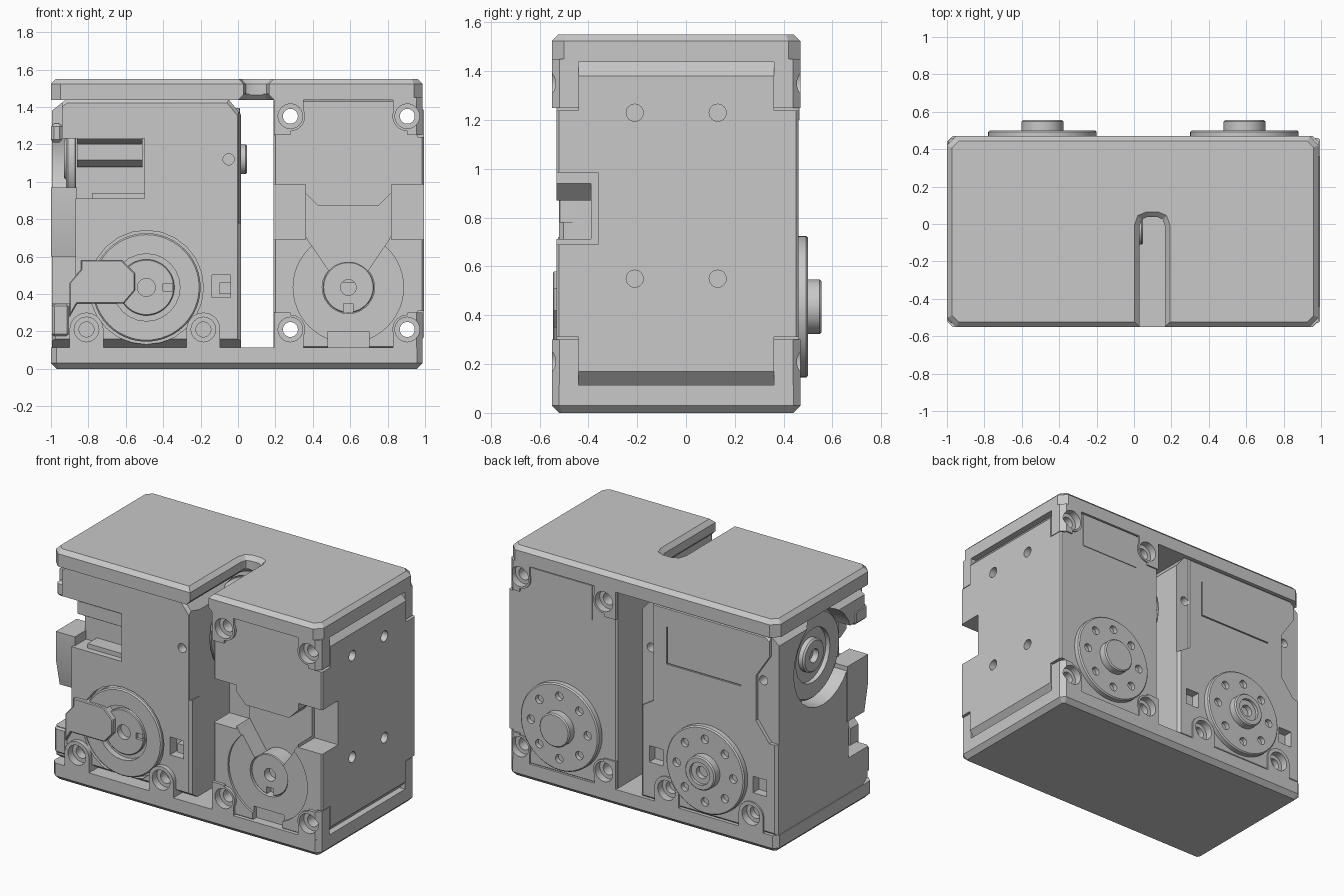
import bpy, bmesh, math

cube = bpy.data.objects.get("Cube")
if cube:
    bpy.data.objects.remove(cube, do_unlink=True)

grey = bpy.data.materials.new("housing_grey")
grey.use_nodes = True
colour = (0.58, 0.58, 0.58, 1)
grey.diffuse_color = colour
grey.node_tree.nodes["Principled BSDF"].inputs["Base Color"].default_value = colour


def finish(name, bm):
    bmesh.ops.recalc_face_normals(bm, faces=bm.faces)
    mesh = bpy.data.meshes.new(name)
    bm.to_mesh(mesh)
    bm.free()
    mesh.materials.append(grey)
    ob = bpy.data.objects.new(name, mesh)
    bpy.context.collection.objects.link(ob)
    return ob


def prism(name, pts, axis, lo, hi, chamfer=0, ends="both"):
    """Extrude a 2D profile along an axis; chamfer cuts the chosen end rims."""
    def place(a, b, h):
        return {"x": (h, a, b), "y": (a, h, b), "z": (a, b, h)}[axis]
    bm = bmesh.new()
    low = bm.faces.new([bm.verts.new(place(a, b, lo)) for a, b in pts])
    high = bm.faces.new([bm.verts.new(place(a, b, hi)) for a, b in pts])
    rims = {"low": list(low.edges), "high": list(high.edges)}
    rims["both"] = rims["low"] + rims["high"]
    for e, f in zip(rims["low"], rims["high"]):
        bm.faces.new((e.verts[0], e.verts[1], f.verts[1], f.verts[0]))
    if chamfer:
        bmesh.ops.recalc_face_normals(bm, faces=bm.faces)
        bmesh.ops.bevel(bm, geom=rims[ends], offset=chamfer, segments=1, affect='EDGES')
    return finish(name, bm)


def box(name, x0, x1, y0, y1, z0, z1, chamfer=0, ends="both"):
    c = chamfer
    pts = [(x0 + c, y0), (x1 - c, y0), (x1, y0 + c), (x1, y1 - c),
           (x1 - c, y1), (x0 + c, y1), (x0, y1 - c), (x0, y0 + c)]
    if not c:
        pts = [(x0, y0), (x1, y0), (x1, y1), (x0, y1)]
    return prism(name, pts, "z", z0, z1, c, ends)


def disc(name, axis, a, b, r, lo, hi, chamfer=0, n=48):
    pts = [(a + r * math.cos(math.tau * i / n), b + r * math.sin(math.tau * i / n))
           for i in range(n)]
    return prism(name, pts, axis, lo, hi, chamfer)


def combine(target, tools, operation='DIFFERENCE'):
    for tool in tools:
        mod = target.modifiers.new("combine", 'BOOLEAN')
        mod.operation, mod.solver, mod.object = operation, 'EXACT', tool
        bpy.context.view_layer.objects.active = target
        bpy.ops.object.modifier_apply(modifier=mod.name)
        bpy.data.objects.remove(tool, do_unlink=True)


def hole(axis, a, b, r, lo, hi):
    return disc("cutter", axis, a, b, r, lo, hi, n=24)


def cutbox(*dims):
    return box("cutter", *dims)


FRONT, BACK, Z1, Z2 = -0.55, 0.47, 0.21, 1.35
AXIS_L, AXIS_R, AXIS_Z = -0.49, 0.59, 0.435
CROSS_Y, CROSS_Z = -0.03, 1.12

# Base plate and slotted top plate, chamfered on their outer faces
box("bottom_plate", -1, 0.987, FRONT, BACK, 0, 0.115, 0.03, "low")
top = prism("top_plate", [(-0.95, FRONT), (0.03, FRONT), (0.03, -0.01), (0.042, 0.025),
                          (0.07, 0.037), (0.125, 0.037), (0.153, 0.025), (0.165, -0.01),
                          (0.165, FRONT), (0.94, FRONT), (0.987, -0.5), (0.987, 0.42),
                          (0.94, BACK), (-0.95, BACK), (-1, 0.42), (-1, -0.5)],
            "z", 1.437, 1.55, 0.027, "high")
# Flare under the slot
combine(top, [box("cutter", 0.005, 0.19, -1, 0.06, 1.3, 1.475, 0.035, "high")])

# Right drive unit
right = prism("right_housing", [(0.19, 0.11), (0.94, 0.11), (0.995, 0.17), (0.995, 1.38),
                                (0.94, 1.44), (0.19, 1.44)], "y", -0.53, 0.46, 0.01)
cuts = [cutbox(0.96, 1.1, y0, y1, z0, z1) for y0, y1 in ((-1, -0.44), (0.36, 1))
        for z0, z1 in ((0, 0.31), (1.24, 2))]
cuts += [cutbox(x0, x1, -1, -0.36, 0.69, 0.985) for x0, x1 in ((0.1, 0.36), (0.82, 1.1))]
cuts += [prism("cutter", [(0.355, 0.945), (0.355, 0.72), (0.38, 0.68), (0.53, 0.46),
                          (0.65, 0.46), (0.8, 0.68), (0.825, 0.72), (0.825, 0.945),
                          (0.75, 0.87), (0.43, 0.87)], "y", -1, -0.39)]
cuts += [hole("y", AXIS_R, AXIS_Z, 0.14, -1, -0.45),
         disc("cutter", "y", AXIS_R, AXIS_Z, 0.295, -1, -0.515),
         cutbox(0.48, 0.7, -1, -0.49, 0, 0.2)]
cuts += [hole("x", y, z, 0.035, 0.93, 1.1) for y in (-0.21, 0.13) for z in (0.55, 1.23)]
combine(right, cuts)
hub = disc("right_idler_hub", "y", AXIS_R, AXIS_Z, 0.137, -0.505, -0.37, 0.005)
combine(hub, [hole("y", AXIS_R, AXIS_Z, 0.042, -1, -0.44),
              cutbox(0.565, 0.615, -1, -0.46, 0.29, 0.35)])
box("right_back_cover", 0.37, 0.81, 0.44, 0.465, 1.2, 1.43)

# Corner posts with counterbored screw holes, mitred to match the plate corners
bores = []
for x, outer, inner in ((0.28, 0.192, 0.35), (0.905, 0.987, 0.83)):
    for z, z0, z1, core in ((Z1, 0.1, 0.3, (0.1, Z1)), (Z2, 1.25, 1.45, (Z2, 1.45))):
        for side, y0, y1, s in (("front", FRONT, -0.44, -1), ("back", 0.36, BACK, 1)):
            post = box("corner_post_" + side, min(x, outer), max(x, outer), y0, y1, z0, z1)
            combine(post, [box("tool", min(x, inner), max(x, inner), y0, y1, *core),
                           disc("tool", "y", x, z, 0.079, y0, y1)], 'UNION')
            edge = FRONT if s < 0 else BACK
            face = (-1, -0.5) if s < 0 else (0.42, 1)
            combine(post, [hole("y", x, z, 0.066, *face), hole("y", x, z, 0.04, -1, 1),
                           prism("cutter", [(0.955, edge), (0.987, edge - s * 0.032),
                                            (1.1, edge - s * 0.032), (1.1, edge + s * 0.1),
                                            (0.955, edge + s * 0.1)], "z", 0, 2)])
        bores += [hole("y", x, z, 0.066, -1, -0.5), hole("y", x, z, 0.066, 0.42, 1),
                  hole("y", x, z, 0.041, -1, 1)]
combine(right, bores)

# Left two-axis drive unit
left = prism("left_housing", [(-0.995, 0.11), (0.015, 0.11), (0.015, 1.36), (-0.05, 1.44),
                              (-0.92, 1.44), (-0.995, 1.38)], "y", -0.52, 0.46, 0.018)
cuts = [hole("x", CROSS_Y, CROSS_Z, 0.31, -2, -0.87),
        hole("x", CROSS_Y, CROSS_Z, 0.29, -0.03, 1),
        cutbox(-2, -0.87, -1, -0.03, 0.97, 1.23),
        cutbox(-2, -0.5, -1, -0.38, 0.91, 1.23),
        cutbox(-2, -0.87, -1, -0.3, 0.35, 1.0),
        cutbox(-2, -0.94, -1, -0.47, 1.2, 2),
        prism("cutter", [(-0.7, 0.28), (-0.43, 0.1), (-0.7, 0.1)], "x", -2, 1),
        prism("cutter", [(-0.005, -0.6), (0.0, -0.52), (0.016, -0.42), (0.1, -0.42),
                         (0.1, -0.6)], "z", 0.78, 2),
        hole("y", AXIS_L, AXIS_Z, 0.305, -1, -0.47),
        hole("y", -0.05, CROSS_Z, 0.03, -1, -0.46),
        cutbox(-0.14, -0.04, -1, -0.45, 0.38, 0.5)]
# Back connector sockets, locating holes and the cover seam
cuts += [cutbox(x - 0.05, x + 0.05, 0.4, 1, 0.36, 0.47) for x in (-0.87, -0.1)]
cuts += [hole("y", x, CROSS_Z, 0.03, 0.36, 1) for x in (-0.88, -0.05)]
cuts += [cutbox(-0.185, -0.177, 0.45, 1, 1.05, 1.3), cutbox(-0.73, -0.177, 0.45, 1, 1.05, 1.058)]
# Shallow reliefs along the upper back edges
cuts += [prism("cutter", [(-1.1, 0.72), (-0.94, 0.72), (-0.84, 0.85), (-0.84, 1.15),
                          (-0.94, 1.3), (-0.94, 1.5), (-1.1, 1.5)], "y", 0.435, 1),
         prism("cutter", [(0.1, 0.72), (0.015, 0.72), (-0.08, 0.78), (-0.08, 1.5), (0.1, 1.5)],
               "y", 0.44, 1)]
combine(left, cuts)
box("left_socket_insert", -0.1, -0.04, -0.5, -0.44, 0.4, 0.46)
prism("left_recess_lip", [(-0.51, 1.24), (-0.51, 1.225), (-0.4, 1.205), (-0.36, 1.205),
                          (-0.36, 1.24)], "x", -0.86, -0.51)
prism("left_recess_rib", [(-0.47, 1.2), (-0.47, 1.115), (-0.41, 1.08), (-0.36, 1.08),
                          (-0.36, 1.2)], "x", -0.86, -0.51)
box("left_recess_sill", -0.78, -0.5, -0.48, -0.36, 0.9, 0.94)
box("upper_outer_lug", -1, -0.94, -0.5, -0.36, 1.21, 1.31, 0.015)
prism("cradle_front_lug", [(-0.5, 0.97), (-0.5, 0.78), (-0.46, 0.6), (-0.28, 0.6), (-0.28, 0.97)],
      "x", -1, -0.86)
box("lower_outer_block", -0.995, -0.9, -0.53, -0.29, 0.17, 0.35, 0.015)

# Left unit front idler, its arm and screw bosses
ring = disc("left_idler_ring", "y", AXIS_L, AXIS_Z, 0.29, -0.525, -0.46, 0.008)
combine(ring, [hole("y", AXIS_L, AXIS_Z, 0.18, -1, -0.485),
               hole("y", AXIS_L, AXIS_Z, 0.048, -1, 0)])
hub = disc("left_idler_hub", "y", AXIS_L, AXIS_Z, 0.15, -0.51, -0.47, 0.005)
combine(hub, [hole("y", AXIS_L, AXIS_Z, 0.048, -1, -0.46),
              cutbox(-0.4, -0.35, -1, -0.49, 0.415, 0.455)])
prism("left_idler_arm", [(-0.9, 0.46), (-0.84, 0.53), (-0.84, 0.58), (-0.62, 0.58), (-0.55, 0.51),
                         (-0.55, 0.42), (-0.61, 0.35), (-0.86, 0.35), (-0.9, 0.28)],
      "y", -0.545, -0.45, 0.005)
sockets = []
for x in (-0.81, -0.185):
    for side, y0, y1, face, bore in (("front", FRONT, -0.4, (-1, -0.5), (-1, -0.44)),
                                     ("back", 0.36, BACK, (0.42, 1), (0.38, 1))):
        boss = disc("screw_boss_" + side, "y", x, Z1, 0.09, y0, y1)
        combine(boss, [box("tool", x - 0.09, x + 0.09, y0, y1, 0.1, Z1)], 'UNION')
        combine(boss, [hole("y", x, Z1, 0.066, *face), hole("y", x, Z1, 0.04, *bore)])
        sockets += [hole("y", x, Z1, 0.066, *face), hole("y", x, Z1, 0.04, *bore)]
combine(left, sockets)

# Rear output horns
for side, x in (("left", AXIS_L), ("right", AXIS_R)):
    horn = disc(side + "_output_horn", "y", x, AXIS_Z, 0.29, 0.44, 0.5, 0.008)
    combine(horn, [hole("y", x + 0.21 * math.cos(i * math.tau / 8),
                        AXIS_Z + 0.21 * math.sin(i * math.tau / 8), 0.028, 0.47, 1)
                   for i in range(8)])
    hub = disc(side + "_output_hub", "y", x, AXIS_Z, 0.112, 0.49, 0.555, 0.008)
    if side == "left":
        combine(hub, [hole("y", x, AXIS_Z, 0.075, 0.535, 1), hole("y", x, AXIS_Z, 0.04, 0.5, 1)])

# Cross axis: inner output horn and outer idler
disc("cross_output_horn", "x", CROSS_Y, CROSS_Z, 0.275, -0.05, 0.012, 0.005)
disc("cross_output_hub", "x", CROSS_Y, CROSS_Z, 0.08, 0.0, 0.048, 0.008)
idler = disc("cross_idler", "x", CROSS_Y, CROSS_Z, 0.29, -0.92, -0.86, 0.012)
combine(idler, [hole("x", CROSS_Y, CROSS_Z, 0.18, -1, -0.89)])
hub = disc("cross_idler_hub", "x", CROSS_Y, CROSS_Z, 0.11, -0.93, -0.87, 0.01)
combine(hub, [hole("x", CROSS_Y, CROSS_Z, 0.045, -1, -0.89)])

# Smooth the round walls, keep machined edges sharp
for ob in bpy.context.scene.objects:
    ob.select_set(ob.type == 'MESH')
bpy.ops.object.shade_smooth_by_angle(angle=math.radians(30))
